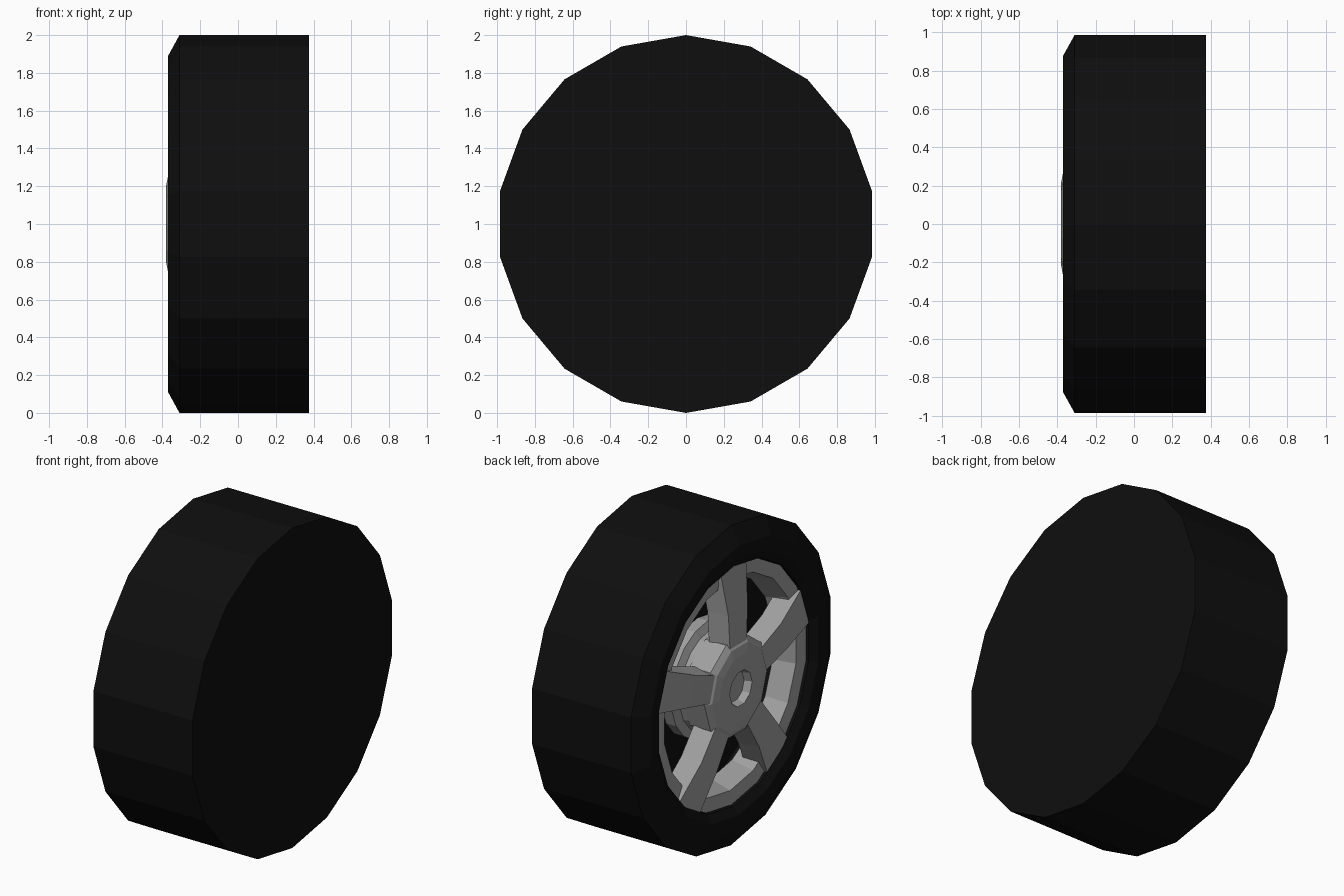
import bpy, bmesh, math

if "Cube" in bpy.data.objects:
    bpy.data.objects.remove(bpy.data.objects["Cube"])


def material(name, value):
    m = bpy.data.materials.new(name)
    m.diffuse_color = (value, value, value, 1)
    m.use_nodes = True
    m.node_tree.nodes["Principled BSDF"].inputs["Base Color"].default_value = m.diffuse_color
    return m


rubber = material("black_rubber", 0.0045)
alloy = material("grey_alloy", 0.35)


def finish(bm, name, mat):
    bmesh.ops.remove_doubles(bm, verts=bm.verts, dist=1e-5)
    bmesh.ops.recalc_face_normals(bm, faces=bm.faces)
    me = bpy.data.meshes.new(name)
    bm.to_mesh(me)
    bm.free()
    me.materials.append(mat)
    ob = bpy.data.objects.new(name, me)
    ob.location.z = 1.0
    bpy.context.collection.objects.link(ob)
    return ob


def lathe(name, profile, sides, mat, closed=False, phase=0.0):
    """Spin (x, radius) points around the x axis; a vertex points up at phase 0."""
    bm = bmesh.new()
    rings = []
    for x, r in profile:
        if r == 0:
            rings.append([bm.verts.new((x, 0, 0))] * sides)
        else:
            rings.append([bm.verts.new((x, r * math.sin(phase + i * math.tau / sides),
                                        r * math.cos(phase + i * math.tau / sides)))
                          for i in range(sides)])
    pairs = list(zip(rings, rings[1:]))
    if closed:
        pairs.append((rings[-1], rings[0]))
    for a, b in pairs:
        for i in range(sides):
            j = (i + 1) % sides
            loop = list(dict.fromkeys([a[i], a[j], b[j], b[i]]))
            bm.faces.new(loop)
    return finish(bm, name, mat)


# Tyre: closed back, bevelled outer shoulder, recessed well for the rim
lathe("tyre", [(0.375, 0), (0.375, 0.73), (0.375, 1.0), (-0.31, 1.0), (-0.37, 0.89),
               (-0.362, 0.80), (-0.33, 0.75), (-0.08, 0.72), (-0.08, 0)], 18, rubber)

# Rim ring
lathe("rim_ring", [(-0.315, 0.745), (-0.305, 0.66), (-0.17, 0.62), (-0.17, 0.73)],
      18, alloy, closed=True)

# Stepped brake drum behind the spokes
lathe("brake_drum", [(-0.08, 0), (-0.08, 0.36), (-0.15, 0.36), (-0.17, 0.31),
                     (-0.22, 0.29), (-0.22, 0)], 18, alloy)

# Hub with chamfered face and a central recess
lathe("hub", [(-0.2, 0), (-0.2, 0.31), (-0.345, 0.31), (-0.37, 0.27), (-0.38, 0.215),
              (-0.38, 0.11), (-0.335, 0.095), (-0.335, 0)], 10, alloy,
      phase=math.radians(18))

# Five spokes: (radius, front x, front half width)
stations = [(0.23, -0.362, 0.08), (0.48, -0.36, 0.095), (0.745, -0.328, 0.125)]
bm = bmesh.new()
for k in range(5):
    a = math.radians(72 * k)
    c, s = math.cos(a), math.sin(a)
    rings = []
    for r, x, w in stations:
        section = [(x, -w), (x, w), (x + 0.13, w + 0.02), (x + 0.13, -w - 0.02)]
        rings.append([bm.verts.new((px, t * c + r * s, r * c - t * s)) for px, t in section])
    for p, q in zip(rings, rings[1:]):
        for i in range(4):
            j = (i + 1) % 4
            bm.faces.new((p[i], p[j], q[j], q[i]))
    bm.faces.new(rings[0])
    bm.faces.new(rings[-1])
finish(bm, "spokes", alloy)
